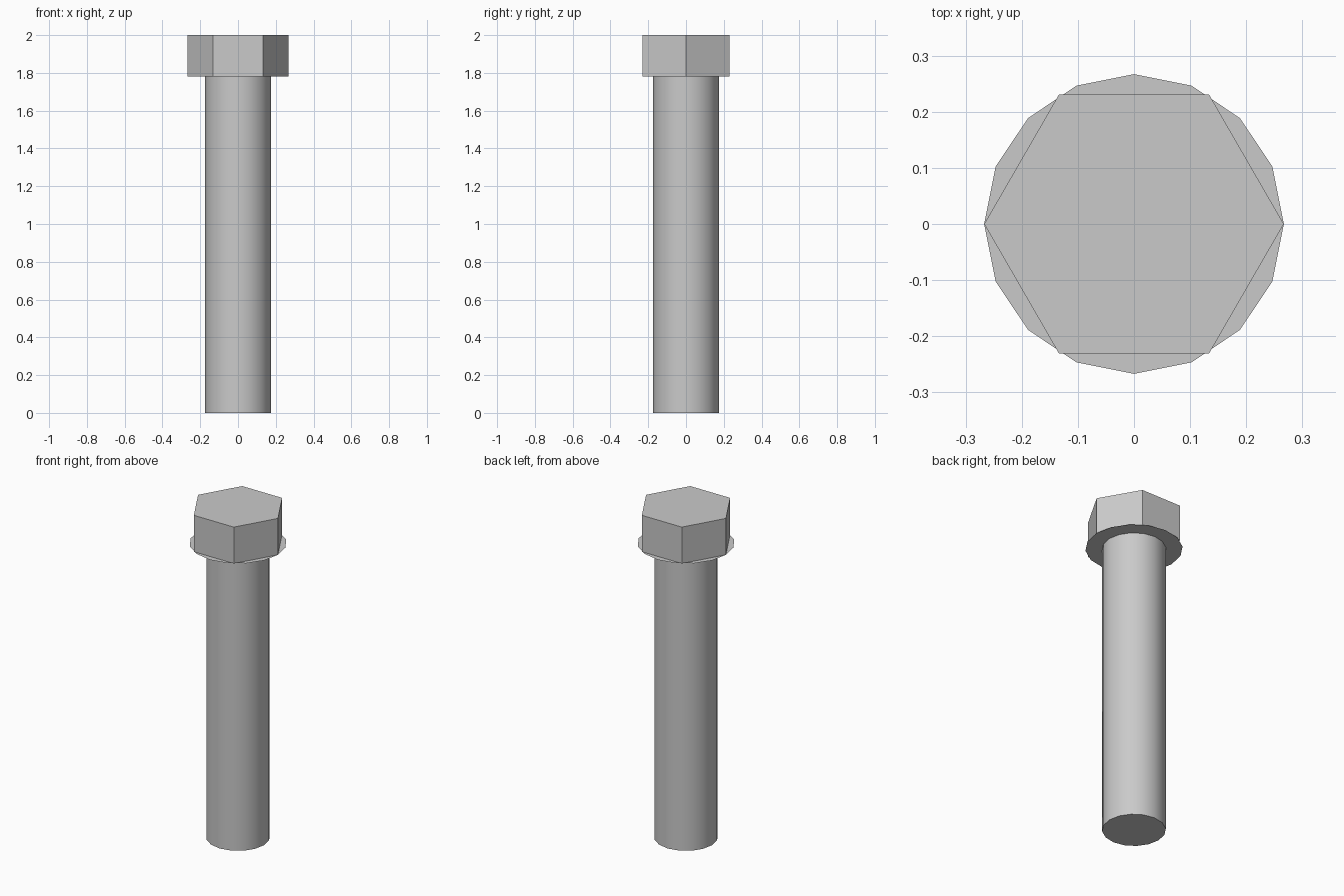
import bpy
import bmesh
from math import cos, sin, tau, radians

cube = bpy.data.objects.get("Cube")
if cube:
    bpy.data.objects.remove(cube, do_unlink=True)

HEIGHT = 2.0
HEAD_BASE = 1.78
HEAD_RADIUS = 0.267
SHAFT_RADIUS = 0.175

steel = bpy.data.materials.new("light_grey_steel")
steel.use_nodes = True
colour = (0.59, 0.59, 0.59, 1)
steel.diffuse_color = colour
steel.node_tree.nodes["Principled BSDF"].inputs["Base Color"].default_value = colour


def prism(name, sides, radius, low, high, bottom=True, top=True, smooth=False):
    """Regular prism with a corner on +x; a flat disc when low equals high."""
    bm = bmesh.new()

    def ring(z):
        return [bm.verts.new((radius * cos(tau * i / sides),
                              radius * sin(tau * i / sides), z))
                for i in range(sides)]

    lower = ring(low)
    if bottom:
        bm.faces.new(lower[::-1])
    if high > low:
        upper = ring(high)
        for i in range(sides):
            j = (i + 1) % sides
            bm.faces.new((lower[i], lower[j], upper[j], upper[i]))
        if top:
            bm.faces.new(upper)
    mesh = bpy.data.meshes.new(name)
    bm.to_mesh(mesh)
    bm.free()
    mesh.materials.append(steel)
    obj = bpy.data.objects.new(name, mesh)
    bpy.context.collection.objects.link(obj)
    if smooth:
        bpy.ops.object.select_all(action="DESELECT")
        obj.select_set(True)
        bpy.context.view_layer.objects.active = obj
        bpy.ops.object.shade_smooth_by_angle(angle=radians(30))
    return obj


# Round shaft, open where it meets the flange
prism("shaft", 16, SHAFT_RADIUS, 0, HEAD_BASE, top=False, smooth=True)

# Paper-thin flange closing the underside of the head
prism("flange", 16, HEAD_RADIUS, HEAD_BASE, HEAD_BASE)

# Six-sided head
prism("hex_head", 6, HEAD_RADIUS, HEAD_BASE, HEIGHT, bottom=False)
